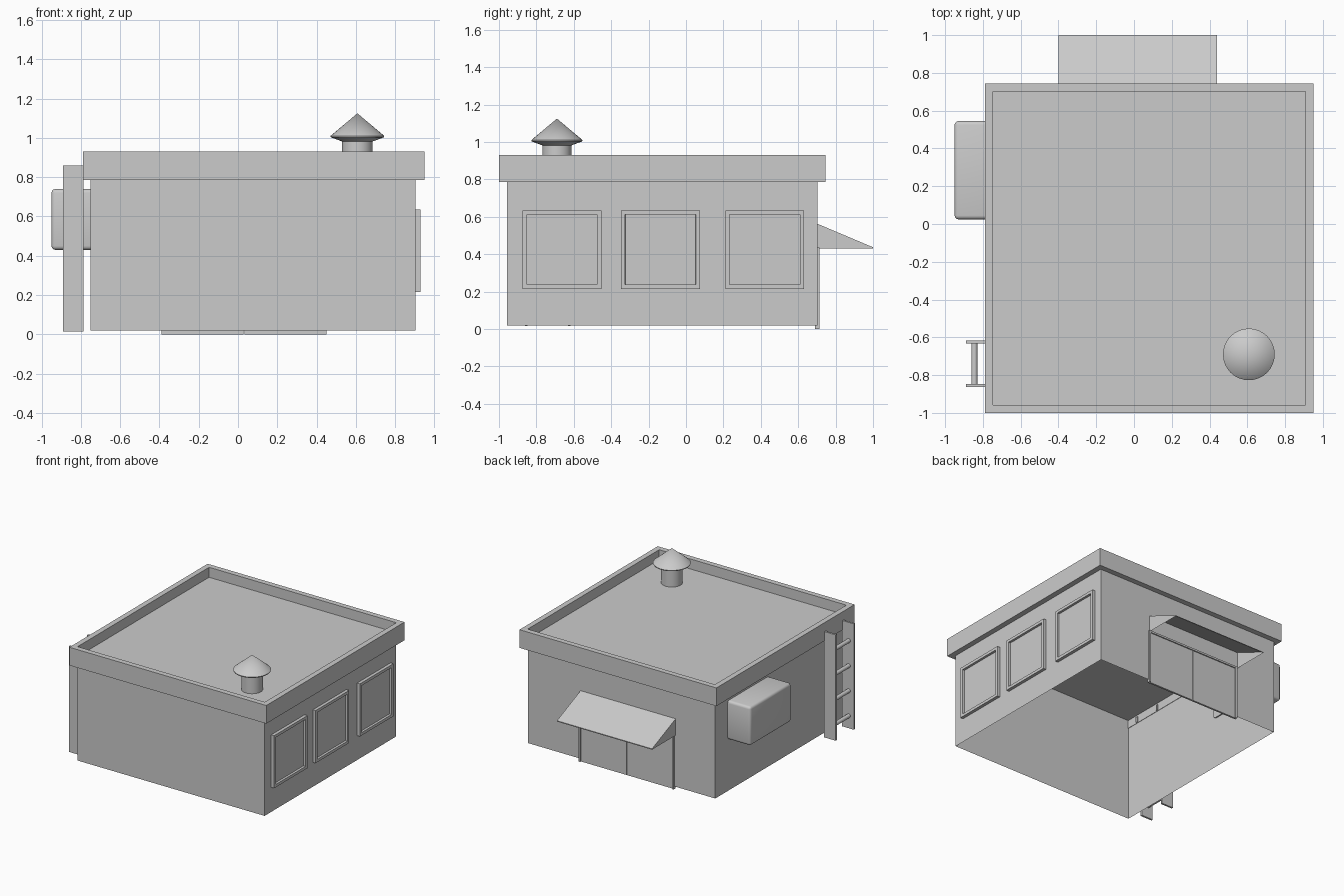
import bpy, bmesh
from math import radians
from mathutils import Vector, Matrix

if "Cube" in bpy.data.objects:
    bpy.data.objects.remove(bpy.data.objects["Cube"])


def finish(name, bm, smooth=False):
    me = bpy.data.meshes.new(name)
    bm.to_mesh(me)
    bm.free()
    ob = bpy.data.objects.new(name, me)
    bpy.context.collection.objects.link(ob)
    if smooth:
        bpy.ops.object.select_all(action='DESELECT')
        ob.select_set(True)
        bpy.context.view_layer.objects.active = ob
        bpy.ops.object.shade_smooth_by_angle(angle=radians(35))
    return ob


def box_bm(lo, hi):
    lo, hi = Vector(lo), Vector(hi)
    bm = bmesh.new()
    m = Matrix.Translation((lo + hi) / 2) @ Matrix.Diagonal((*(hi - lo), 1))
    bmesh.ops.create_cube(bm, size=1, matrix=m)
    bm.normal_update()
    return bm


def faces_towards(bm, direction):
    return [f for f in bm.faces if f.normal.dot(Vector(direction)) > 0.9]


def box(name, lo, hi):
    return finish(name, box_bm(lo, hi))


# Walls: open shell, no floor
bm = box_bm((-0.75, -0.957, 0.02), (0.905, 0.702, 0.79))
bmesh.ops.delete(bm, geom=faces_towards(bm, (0, 0, 1)) + faces_towards(bm, (0, 0, -1)),
                 context='FACES')
finish("walls", bm)

# Parapet band: rectangular section carried round the four corners
bm = bmesh.new()
outer, inner = (-0.79, -1.0, 0.95, 0.745), (-0.747, -0.957, 0.907, 0.702)
loops = []
for (x0, y0, x1, y1), z in ((outer, 0.785), (outer, 0.93), (inner, 0.93), (inner, 0.785)):
    loops.append([bm.verts.new((x, y, z)) for x, y in ((x0, y0), (x1, y0), (x1, y1), (x0, y1))])
for i in range(4):
    a, b = loops[i], loops[(i + 1) % 4]
    for j in range(4):
        k = (j + 1) % 4
        bm.faces.new((a[j], a[k], b[k], b[j]))
bmesh.ops.recalc_face_normals(bm, faces=bm.faces)
finish("parapet", bm)

# Flat roof
bm = bmesh.new()
x0, y0, x1, y1 = inner
bm.faces.new([bm.verts.new((x, y, 0.85)) for x, y in ((x0, y0), (x1, y0), (x1, y1), (x0, y1))])
finish("roof", bm)

# Windows with recessed panes
for i, (y0, y1) in enumerate(((-0.873, -0.452), (-0.348, 0.075), (0.21, 0.632))):
    bm = box_bm((0.90, y0, 0.215), (0.93, y1, 0.635))
    pane = faces_towards(bm, (1, 0, 0))
    bmesh.ops.inset_region(bm, faces=pane, thickness=0.032)
    bmesh.ops.inset_region(bm, faces=pane, thickness=0.001, depth=-0.018)
    finish(f"window_{i + 1}", bm)

# Double door: two leaves in a thin frame
for name, xa, xb in (("left", 0.032, 0.435), ("right", -0.375, 0.028)):
    box(f"door_leaf_{name}", (xa, 0.69, 0.0), (xb, 0.705, 0.42))
for name, xa in (("left", 0.435), ("right", -0.39)):
    box(f"door_post_{name}", (xa, 0.69, 0.0), (xa + 0.015, 0.714, 0.435))
box("door_header", (-0.375, 0.69, 0.42), (0.435, 0.714, 0.435))

# Awning: sloped sheet with triangular ends, open below
bm = bmesh.new()
profile = ((0.702, 0.43), (1.0, 0.43), (1.0, 0.437), (0.702, 0.563))
left, right = [[bm.verts.new((x, y, z)) for y, z in profile] for x in (-0.40, 0.44)]
bm.faces.new(left)
bm.faces.new(right[::-1])
for i in (1, 2):
    bm.faces.new((left[i], right[i], right[i + 1], left[i + 1]))
bmesh.ops.recalc_face_normals(bm, faces=bm.faces)
finish("awning", bm)

# Rounded air conditioner box
bm = box_bm((-0.95, 0.025, 0.43), (-0.74, 0.545, 0.74))
edges = [e for e in bm.edges if min(v.co.x for v in e.verts) < -0.9]
bmesh.ops.bevel(bm, geom=edges, offset=0.02, segments=3, profile=0.5, affect='EDGES')
finish("air_conditioner", bm, smooth=True)

# Ladder: flat rails, top brackets and round rungs
for name, ya in (("front", -0.862), ("back", -0.632)):
    box(f"ladder_rail_{name}", (-0.89, ya, 0.015), (-0.787, ya + 0.015, 0.86))
    box(f"ladder_bracket_{name}", (-0.79, ya, 0.79), (-0.74, ya + 0.015, 0.835))
for i in range(4):
    bm = bmesh.new()
    m = Matrix.Translation((-0.845, -0.74, 0.115 + 0.2 * i)) @ Matrix.Rotation(radians(90), 4, 'X')
    bmesh.ops.create_cone(bm, cap_ends=True, segments=16, radius1=0.016, radius2=0.016,
                          depth=0.225, matrix=m)
    finish(f"ladder_rung_{i + 1}", bm, smooth=True)

# Roof vent: turned pipe and conical cap
bm = bmesh.new()
pts = ((0.078, 0.845), (0.078, 0.982), (0.135, 1.003), (0.137, 1.01), (0, 1.125))
verts = [bm.verts.new((0.608 + r, -0.69, z)) for r, z in pts]
edges = [bm.edges.new(p) for p in zip(verts, verts[1:])]
bmesh.ops.spin(bm, geom=verts + edges, cent=(0.608, -0.69, 0), axis=(0, 0, 1),
               angle=radians(360), steps=32, use_duplicate=False)
bmesh.ops.remove_doubles(bm, verts=bm.verts, dist=0.0005)
bmesh.ops.recalc_face_normals(bm, faces=bm.faces)
finish("roof_vent", bm, smooth=True)
